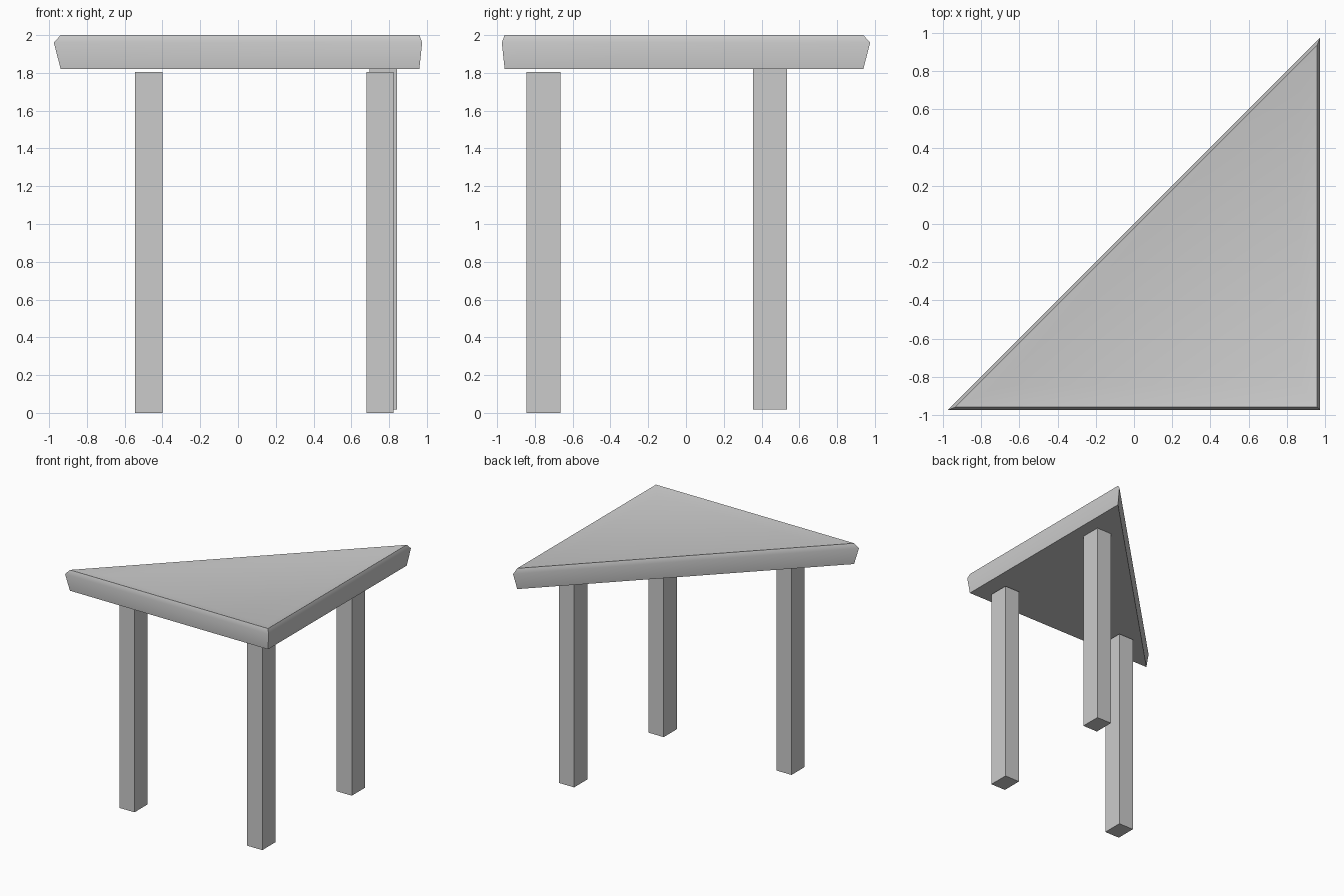
import bpy, bmesh, math

if "Cube" in bpy.data.objects:
    bpy.data.objects.remove(bpy.data.objects["Cube"])

H = 0.975  # half extent of the right-triangle top


def ring(bm, front, right, slant, z):
    """Triangle loop inset separately from the front, right and slanted sides."""
    y, x, s = -H + front, H - right, slant * math.sqrt(2)
    return [bm.verts.new(p) for p in ((y + s, y, z), (x, y, z), (x, x - s, z))]


def finish(bm, name):
    bmesh.ops.recalc_face_normals(bm, faces=bm.faces[:])
    mesh = bpy.data.meshes.new(name)
    bm.to_mesh(mesh)
    bm.free()
    obj = bpy.data.objects.new(name, mesh)
    bpy.context.collection.objects.link(obj)
    return obj


# Triangular top: tapered wall, thin chamfer, shallow dished surface
bm = bmesh.new()
loops = [ring(bm, *r) for r in (
    (0.015, 0.015, 0.015, 1.82),
    (0.0, 0.0, 0.0, 1.96),
    (0.015, 0.015, 0.015, 2.0),
    (0.13, 0.10, 0.10, 1.972),
)]
for a, b in zip(loops, loops[1:]):
    for i in range(3):
        j = (i + 1) % 3
        bm.faces.new((a[i], a[j], b[j], b[i]))
bm.faces.new(loops[0][::-1])
bm.faces.new(loops[-1])
top = finish(bm, "table_top")
bpy.context.view_layer.objects.active = top
top.select_set(True)
bpy.ops.object.shade_smooth_by_angle(angle=math.radians(40))
top.select_set(False)


# Square-cut legs
def leg(name, x, y, z):
    bm = bmesh.new()
    bmesh.ops.create_cube(bm, size=1)
    bmesh.ops.scale(bm, vec=(0.145, 0.18, 1.805), verts=bm.verts)
    bmesh.ops.translate(bm, vec=(x, y, z + 0.9025), verts=bm.verts)
    finish(bm, name)


leg("front_left_leg", -0.473, -0.755, 0.0)
leg("front_right_leg", 0.752, -0.755, 0.0)
leg("back_leg", 0.77, 0.445, 0.018)
